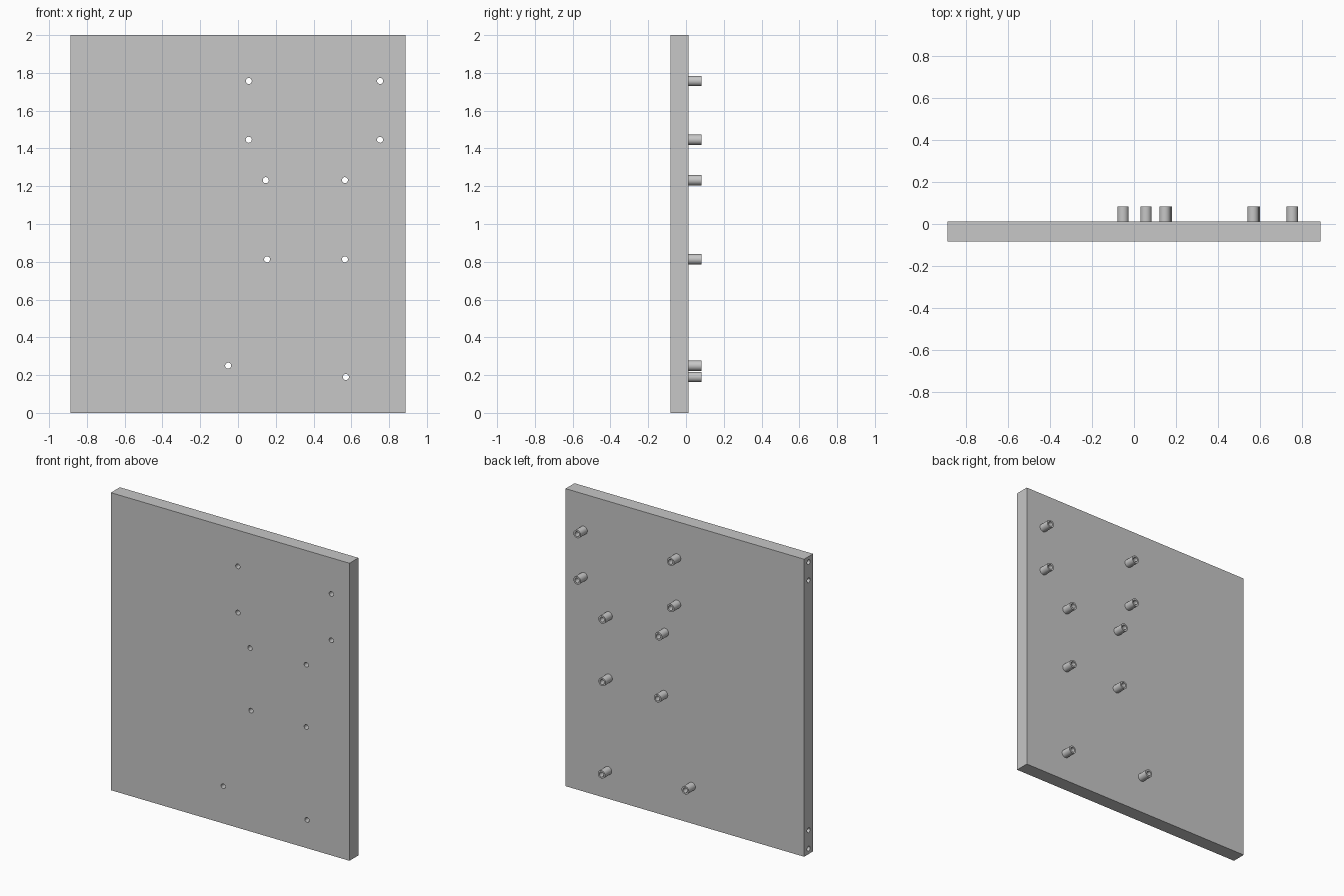
import bpy
import math
from mathutils import Matrix, Vector

cube = bpy.data.objects.get("Cube")
if cube:
    bpy.data.objects.remove(cube, do_unlink=True)

HALF_W, HEIGHT = 0.887, 2.0
FRONT, BACK, TIP = -0.083, 0.012, 0.083
OUTER_R, HOLE_R, SIDE_R = 0.027, 0.016, 0.016

grey = bpy.data.materials.new("light_grey")
grey.use_nodes = True
colour = (0.57, 0.57, 0.57, 1)
grey.diffuse_color = colour
grey.node_tree.nodes["Principled BSDF"].inputs["Base Color"].default_value = colour


def cylinder(name, start, end, radius):
    """Cylinder running between two points."""
    start, end = Vector(start), Vector(end)
    axis = end - start
    bpy.ops.mesh.primitive_cylinder_add(
        vertices=32, radius=radius, depth=axis.length, location=(start + end) / 2,
        rotation=axis.to_track_quat("Z", "Y").to_euler())
    ob = bpy.context.object
    ob.name = name
    return ob


def cut(target, cutter):
    """Subtract a cutter, then discard it."""
    cutter.hide_render = True
    bpy.context.view_layer.objects.active = target
    mod = target.modifiers.new("hole", "BOOLEAN")
    mod.operation = "DIFFERENCE"
    mod.solver = "EXACT"
    mod.object = cutter
    bpy.ops.object.modifier_apply(modifier=mod.name)
    bpy.data.objects.remove(cutter, do_unlink=True)


def finish(ob):
    """Colour a part and smooth its round walls."""
    ob.data.materials.clear()
    ob.data.materials.append(grey)
    bpy.ops.object.select_all(action="DESELECT")
    ob.select_set(True)
    bpy.context.view_layer.objects.active = ob
    bpy.ops.object.shade_smooth_by_angle(angle=math.radians(30))


# Flat panel
mid = (FRONT + BACK) / 2
bpy.ops.mesh.primitive_cube_add(size=1)
panel = bpy.context.object
panel.name = "panel"
panel.data.transform(Matrix.Translation((0, mid, HEIGHT / 2))
                     @ Matrix.Diagonal((2 * HALF_W, BACK - FRONT, HEIGHT, 1)))

# Hollow standoffs on the back, bored right through the panel
spots = [(0.057, 1.757), (0.752, 1.757), (0.057, 1.446), (0.752, 1.446),
         (0.147, 1.232), (0.566, 1.232), (0.154, 0.813), (0.566, 0.813),
         (-0.052, 0.25), (0.571, 0.19)]
for i, (x, z) in enumerate(spots, 1):
    standoff = cylinder(f"standoff_{i}", (x, BACK, z), (x, TIP, z), OUTER_R)
    for part in (standoff, panel):
        cut(part, cylinder("bore_cutter", (x, FRONT - 0.1, z), (x, TIP + 0.1, z), HOLE_R))
    finish(standoff)

# Blind screw holes in the right edge, paired at the top and bottom
for inset in (0.037, 0.16):
    for z in (inset, HEIGHT - inset):
        cut(panel, cylinder("edge_cutter", (-HALF_W - 0.1, mid, z),
                            (-HALF_W + 0.15, mid, z), SIDE_R))
finish(panel)
